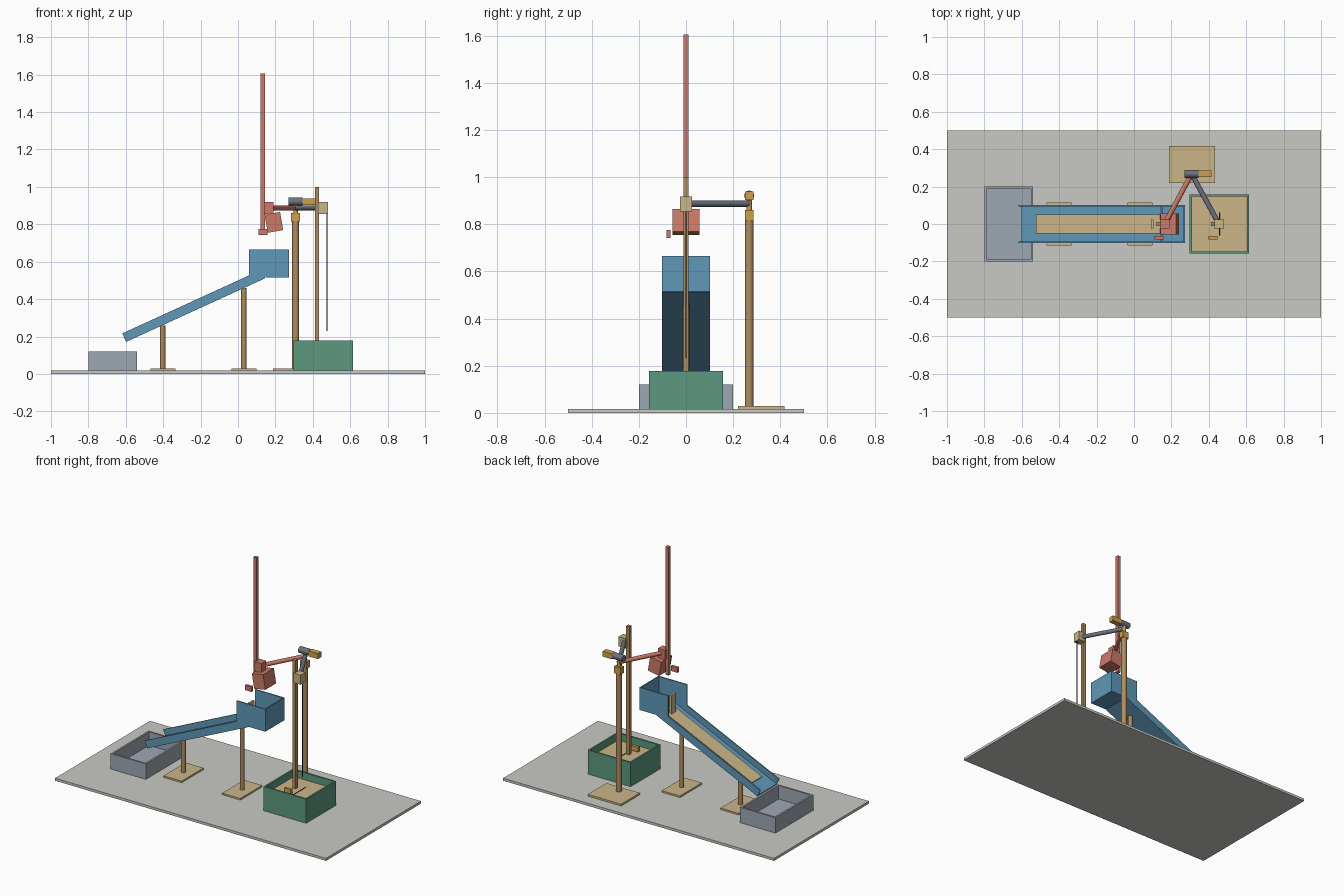
import bpy
import math
from mathutils import Vector

cube = bpy.data.objects.get("Cube")
if cube:
    bpy.data.objects.remove(cube, do_unlink=True)


def material(name, r, g, b):
    lin = [((c / 255 + 0.055) / 1.055) ** 2.4 for c in (r, g, b)]
    m = bpy.data.materials.new(name)
    m.use_nodes = True
    m.diffuse_color = (*lin, 1)
    m.node_tree.nodes["Principled BSDF"].inputs["Base Color"].default_value = (*lin, 1)
    return m


STONE = material("pale stone", 201, 201, 196)
BLUE = material("chute blue", 96, 152, 184)
GREEN = material("box green", 92, 153, 126)
RED = material("salmon red", 204, 122, 105)
TAN = material("sand tan", 203, 182, 136)
GOLD = material("gold", 206, 160, 78)
WOOD = material("wood brown", 174, 142, 96)
STEEL = material("dark steel", 108, 114, 126)
SLATE = material("slate grey", 158, 168, 179)
CORD = material("cord black", 35, 35, 38)


def finish(name, mat):
    ob = bpy.context.object
    ob.name = name
    ob.data.materials.append(mat)
    return ob


def box(name, mat, x, y, z):
    """Box from (min, max) ranges on each axis."""
    lo, hi = zip(x, y, z)
    mid = [(a + b) / 2 for a, b in zip(lo, hi)]
    bpy.ops.mesh.primitive_cube_add(size=1, location=mid)
    ob = finish(name, mat)
    for v in ob.data.vertices:
        v.co = Vector(v.co) * Vector([b - a for a, b in zip(lo, hi)])
    return ob


def rod(name, mat, a, b, radius, sides=24):
    a, b = Vector(a), Vector(b)
    bpy.ops.mesh.primitive_cylinder_add(vertices=sides, radius=radius, depth=(b - a).length,
                                        location=(a + b) / 2)
    ob = finish(name, mat)
    ob.rotation_euler = (b - a).to_track_quat('Z', 'Y').to_euler()
    bpy.ops.object.shade_smooth_by_angle()
    return ob


def open_box(name, mat, x, y, z, wall, floor):
    """Four walls and a floor."""
    box(name + "_floor", mat, x, y, (z[0], floor))
    for side, xs in (("right", (x[0], x[0] + wall)), ("left", (x[1] - wall, x[1]))):
        box(f"{name}_{side}_wall", mat, xs, y, z)
    inner = (x[0] + wall, x[1] - wall)
    for side, ys in (("front", (y[0], y[0] + wall)), ("back", (y[1] - wall, y[1]))):
        box(f"{name}_{side}_wall", mat, inner, ys, z)


# Ground plate, catch tray and sand box
TOP = 0.017
box("base_plate", STONE, (-1, 1), (-.5, .5), (0, TOP))
open_box("catch_tray", SLATE, (-.8, -.54), (-.2, .2), (TOP, .12), .012, .03)
open_box("sand_box", GREEN, (.298, .614), (-.158, .158), (TOP, .178), .011, .03)
box("sand_fill", TAN, (.309, .603), (-.147, .147), (.03, .13))

# Sloped chute, built flat along x and then tilted about its lower end
SLOPE = math.radians(24.6)


def chute_part(name, mat, x, y, z):
    ob = box(name, mat, x, y, z)
    mid = ob.location.copy()
    c, s = math.cos(SLOPE), math.sin(SLOPE)
    ob.location = (-.598 + c * mid.x - s * mid.z, mid.y, .171 + s * mid.x + c * mid.z)
    ob.rotation_euler.y = -SLOPE


LENGTH = .82
chute_part("chute_floor", BLUE, (0, LENGTH), (-.102, .102), (0, .01))
for side, s in (("front", -1), ("back", 1)):
    ys = sorted((s * .094, s * .102))
    chute_part(f"chute_{side}_wall", BLUE, (0, LENGTH), ys, (.01, .05))
    box(f"hopper_{side}_wall", BLUE, (.06, .273), ys, (.52, .665))
chute_part("chute_lining", TAN, (.09, LENGTH), (-.052, .052), (.01, .018))

# Hopper, open towards the chute
box("hopper_floor", BLUE, (.15, .273), (-.102, .102), (.515, .525))
box("hopper_end_wall", BLUE, (.265, .273), (-.094, .094), (.525, .665))
box("hopper_gate", TAN, (.09, .105), (-.025, .025), (.5, .63))

# Chute supports
for name, x, height in (("low", -.402, .26), ("high", .031, .46)):
    box(name + "_support_foot", TAN, (x - .067, x + .067), (-.115, .115), (TOP, .028))
    rod(name + "_support_post", WOOD, (x, 0, .028), (x, 0, height), .014)

# Main post with its pivot and motor
PX, PY = .308, .268
box("main_post_foot", TAN, (.187, .433), (.22, .417), (TOP, .029))
rod("main_post", WOOD, (PX, PY, .029), (PX, PY, .855), .018)
box("pivot_block", GOLD, (PX - .024, PX + .024), (PY - .018, PY + .018), (.815, .86))
rod("pivot_pin", GOLD, (PX, PY, .86), (PX, PY, .905), .012)
rod("motor", STEEL, (.27, PY, .922), (.345, PY, .922), .021)
box("motor_gearbox", GOLD, (.345, .415), (PY - .018, PY + .018), (.903, .939))

# Two swing arms, each with a carriage, a square lift pole and a latch
ARMS = (("dump", RED, RED, RED, RED, .132, .75), ("dig", STEEL, TAN, WOOD, GOLD, .422, .143))
for name, arm, carriage, pole, latch, x, z in ARMS:
    cx = x + .032
    rod(name + "_arm", arm, (PX, PY, .888), (cx, 0, .888), .0135)
    box(name + "_carriage", carriage, (cx - .026, cx + .026), (-.025, .025), (.854, .918))
    box(name + "_pole", pole, (x - .0115, x + .0115), (-.011, .011), (z, z + .855))
    box(name + "_latch", latch, (x - .023, x + .025), (-.083, -.065), (z - .008, z + .025))

# Tilted bucket, hanging cord and the bar lying on the sand
bucket = box("bucket", RED, (.15, .234), (-.057, .057), (.761, .859))
bucket.rotation_euler.y = math.radians(-10)
rod("hanging_cord", CORD, (.475, 0, .23), (.475, 0, .86), .0025, 8)
rod("sand_bar", CORD, (.456, -.062, .131), (.456, .062, .131), .0025, 8)
